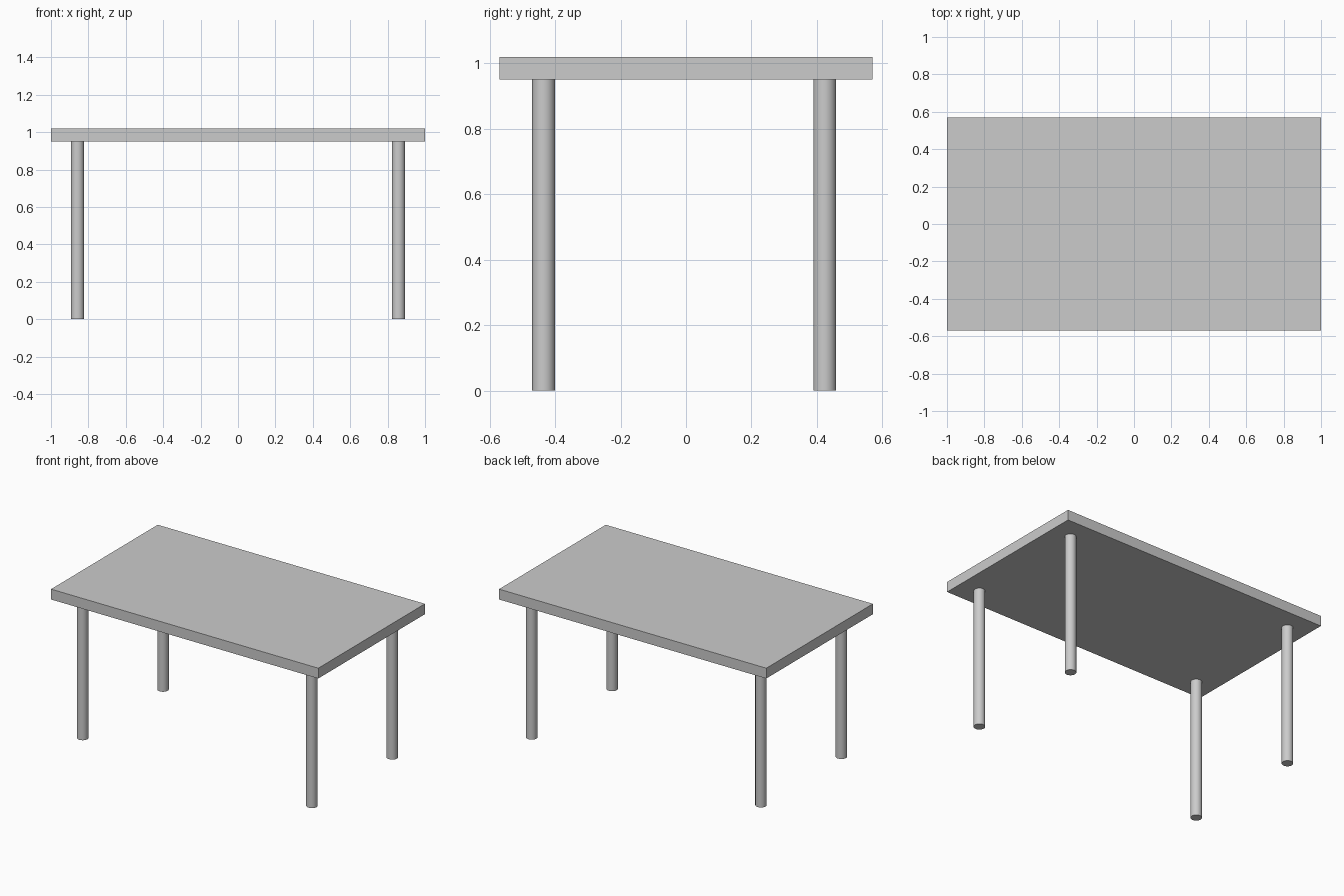
import bpy
import math

if "Cube" in bpy.data.objects:
    bpy.data.objects.remove(bpy.data.objects["Cube"])

TOP_Z, UNDER_Z = 1.02, 0.95
LEG_RADIUS = 0.035

# Rectangular slab top
bpy.ops.mesh.primitive_cube_add(size=1, location=(0, 0, (TOP_Z + UNDER_Z) / 2))
top = bpy.context.object
top.name = "table_top"
top.scale = (2.0, 1.14, TOP_Z - UNDER_Z)
bpy.ops.object.transform_apply(location=False, rotation=False, scale=True)


# Round straight leg from the floor to the underside of the top
def add_leg(name, x, y):
    bpy.ops.mesh.primitive_cylinder_add(
        vertices=32, radius=LEG_RADIUS, depth=UNDER_Z, location=(x, y, UNDER_Z / 2))
    bpy.context.object.name = name
    bpy.ops.object.shade_smooth_by_angle(angle=math.radians(30))


# One leg near each corner
for side, x in (("left", -0.858), ("right", 0.858)):
    for end, y in (("front", -0.435), ("back", 0.424)):
        add_leg(f"{end}_{side}_leg", x, y)
